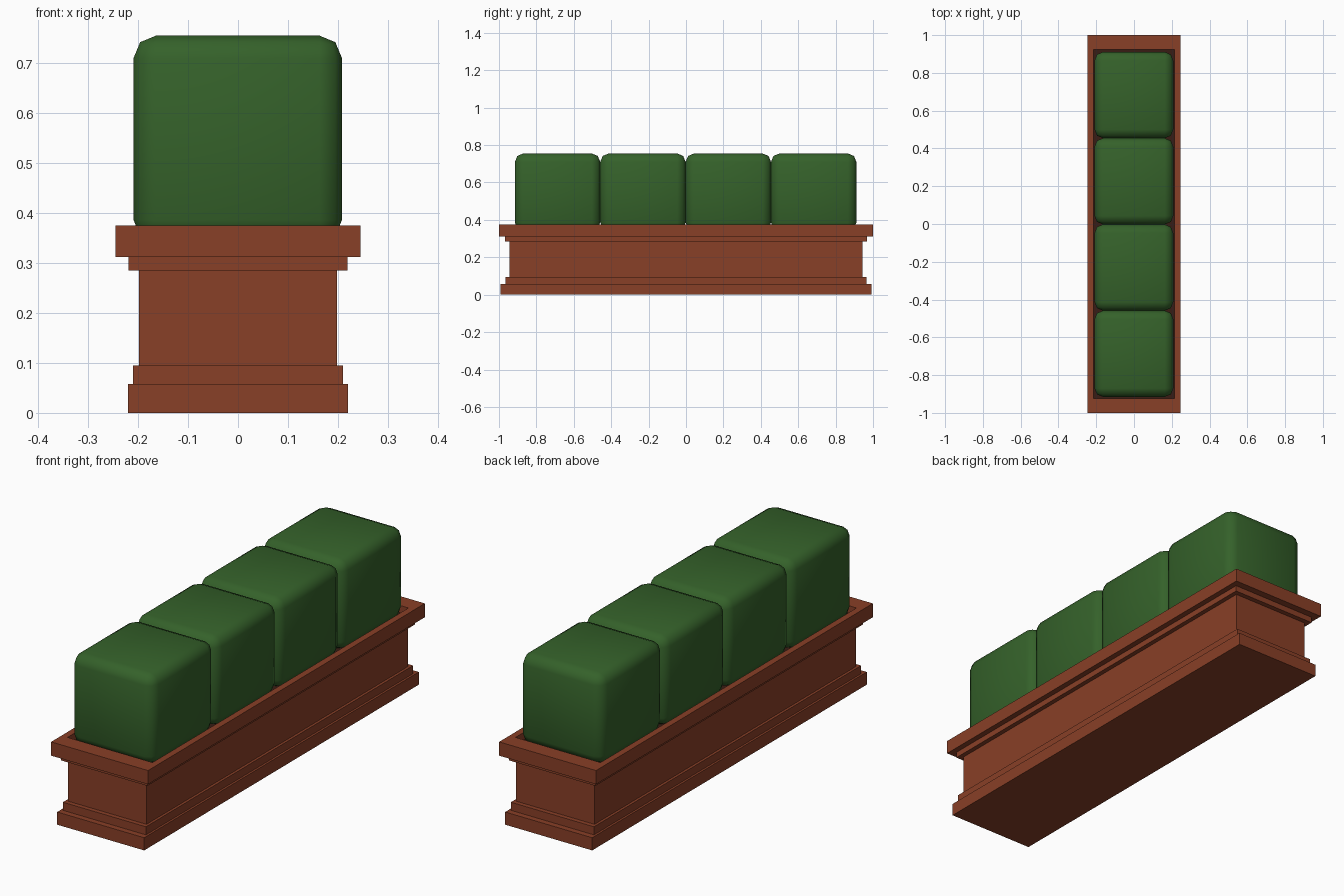
import bpy, bmesh

if "Cube" in bpy.data.objects:
    bpy.data.objects.remove(bpy.data.objects["Cube"])


def material(name, color):
    m = bpy.data.materials.new(name)
    m.diffuse_color = (*color, 1)
    m.use_nodes = True
    m.node_tree.nodes["Principled BSDF"].inputs["Base Color"].default_value = m.diffuse_color
    return m


def add_object(name, bm, mat):
    bmesh.ops.recalc_face_normals(bm, faces=bm.faces)
    mesh = bpy.data.meshes.new(name)
    bm.to_mesh(mesh)
    bm.free()
    mesh.materials.append(mat)
    obj = bpy.data.objects.new(name, mesh)
    bpy.context.collection.objects.link(obj)
    return obj


def box(name, x, y, z, mat):
    """Box from (min, max) ranges."""
    bm = bmesh.new()
    bmesh.ops.create_cube(bm, size=1)
    for v in bm.verts:
        for i, (lo, hi) in enumerate((x, y, z)):
            v.co[i] = hi if v.co[i] > 0 else lo
    return add_object(name, bm, mat)


terracotta = material("terracotta", (0.25, 0.05, 0.02))
soil_brown = material("soil", (0.04, 0.012, 0.007))
leaf_green = material("leaf", (0.035, 0.12, 0.023))

# Planter: stepped rectangular rings (half x, half y, z) up the outside, over the rim, down inside
profile = [
    (0.220, 0.992, 0.000), (0.220, 0.992, 0.058),
    (0.210, 0.965, 0.058), (0.210, 0.965, 0.095),
    (0.198, 0.944, 0.095), (0.198, 0.944, 0.285),
    (0.219, 0.967, 0.285), (0.219, 0.967, 0.312),
    (0.245, 1.000, 0.312), (0.245, 1.000, 0.375),
    (0.215, 0.925, 0.375), (0.215, 0.925, 0.335),
]
bm = bmesh.new()
rings = [[bm.verts.new((sx * hx, sy * hy, z))
          for sx, sy in ((-1, -1), (1, -1), (1, 1), (-1, 1))]
         for hx, hy, z in profile]
for a, b in zip(rings, rings[1:]):
    for i in range(4):
        j = (i + 1) % 4
        bm.faces.new((a[i], a[j], b[j], b[i]))
bm.faces.new(rings[0][::-1])
bm.faces.new(rings[-1])
add_object("planter", bm, terracotta)

# Soil bed inside the rim
box("soil", (-0.214, 0.214), (-0.924, 0.924), (0.336, 0.342), soil_brown)

# Four clipped hedge blocks in a row, with soft two-step edges
length = 0.4565
for k in range(4):
    y0 = -0.915 + k * length
    hedge = box(f"hedge_block_{k + 1}", (-0.209, 0.208), (y0, y0 + length),
                (0.341, 0.755), leaf_green)
    bevel = hedge.modifiers.new("round_edges", 'BEVEL')
    bevel.width = 0.045
    bevel.segments = 2
    for p in hedge.data.polygons:
        p.use_smooth = True
